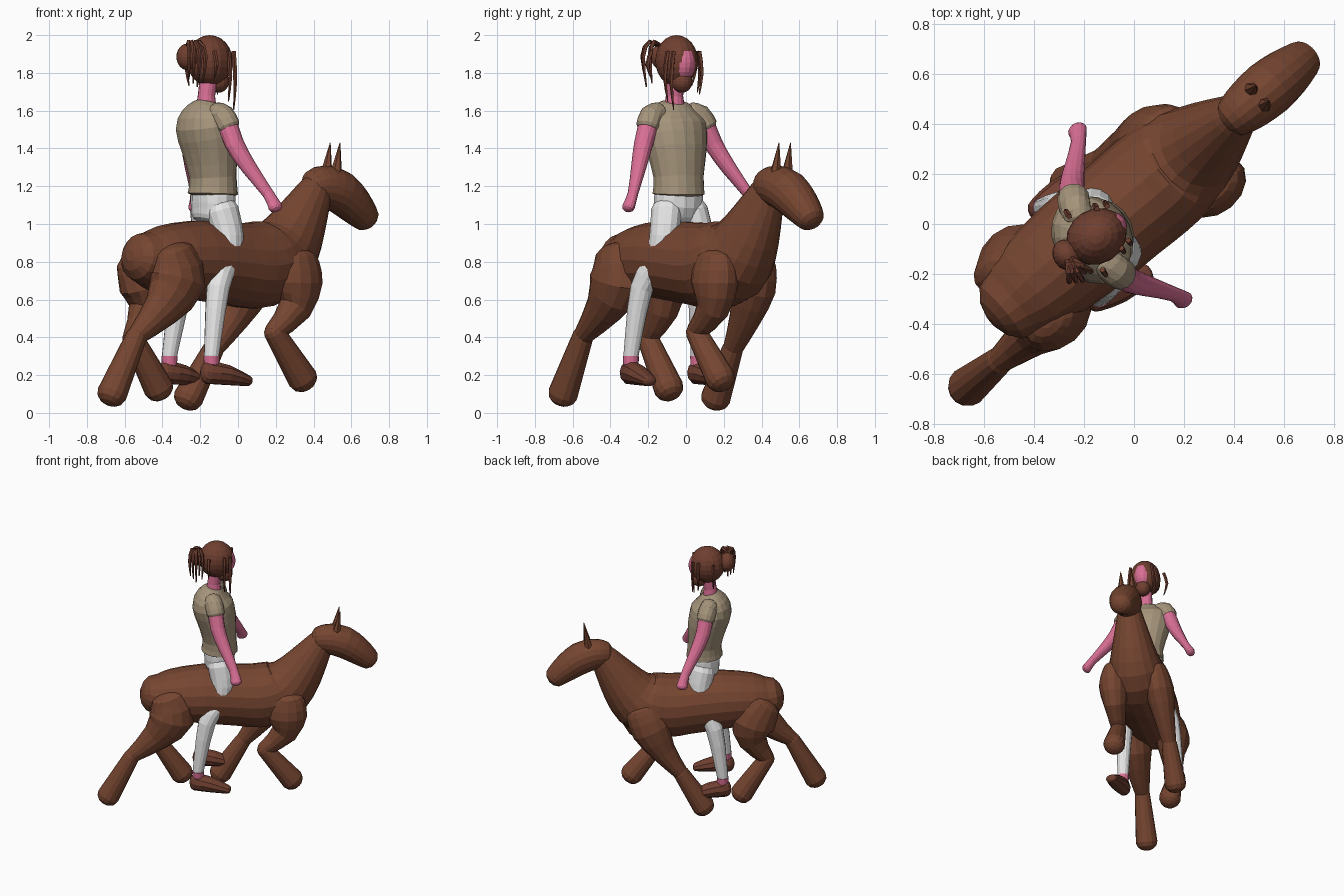
import bpy, bmesh, math
from mathutils import Vector, Matrix

default_cube = bpy.data.objects.get("Cube")
if default_cube:
    bpy.data.objects.remove(default_cube)


def make_material(name, red, green, blue):
    material = bpy.data.materials.new(name)
    material.use_nodes = True
    colour = (red, green, blue, 1)
    material.diffuse_color = colour
    material.node_tree.nodes["Principled BSDF"].inputs["Base Color"].default_value = colour
    return material


COAT = make_material("coat brown", .18, .06, .03)
HAIR = make_material("hair brown", .16, .05, .03)
SKIN = make_material("pink skin", .7, .16, .3)
SHIRT = make_material("tan shirt", .38, .3, .2)
CLOTH = make_material("white cloth", .8, .8, .8)

# Local frames: x is forward and y is left for both the horse and the rider
HORSE = Matrix.Rotation(math.radians(40), 4, 'Z') @ Matrix.Translation((0, .07, 0))
RIDER = Matrix.Translation((-.15, -.05, 0)) @ Matrix.Rotation(math.radians(32), 4, 'Z')
SIDES = {"left": 1, "right": -1}


def add_object(name, mesh_data, material, matrix):
    bmesh.ops.recalc_face_normals(mesh_data, faces=mesh_data.faces)
    mesh = bpy.data.meshes.new(name)
    mesh_data.to_mesh(mesh)
    mesh_data.free()
    mesh.materials.append(material)
    part = bpy.data.objects.new(name, mesh)
    part.matrix_world = matrix
    bpy.context.collection.objects.link(part)


def smooth_path(stations, steps):
    """Catmull-Rom interpolation through the stations."""
    last = len(stations) - 1
    result = []
    for index in range(last):
        before, start, end, after = [stations[max(0, min(last, index + offset))]
                                     for offset in (-1, 0, 1, 2)]
        for step in range(steps):
            t = step / steps
            result.append(start + t / 2 * ((end - before)
                          + t * (2 * before - 5 * start + 4 * end - after)
                          + t * t * (3 * start - before - 3 * end + after)))
    return result + [stations[last]]


def tube(name, material, frame, path, radii, flat=(1, 1), sides=14, steps=2, cap=.8):
    """Loft rings along a path with domed ends; flat is the width ratio at each end."""
    stations = smooth_path([Vector((*p, r)) for p, r in zip(path, radii)], steps)
    points = [station.to_3d() for station in stations]
    last = len(points) - 1
    rings = []
    for index, centre in enumerate(points):
        tangent = (points[min(index + 1, last)] - points[max(index - 1, 0)]).normalized()
        wide = Vector((0, 1, 0))
        wide = (wide - tangent * wide.dot(tangent)).normalized()
        depth = stations[index].w
        ratio = flat[0] + (flat[1] - flat[0]) * index / last
        rings.append((centre, tangent, wide * depth * ratio, tangent.cross(wide) * depth))

    def dome(ring, direction):
        centre, tangent, wide, deep = ring
        length = min(wide.length, deep.length) * cap * direction
        return [(centre + tangent * length * math.sin(angle), tangent,
                 wide * math.cos(angle), deep * math.cos(angle))
                for angle in map(math.radians, (30, 55, 78))]

    if cap:
        rings = dome(rings[0], -1)[::-1] + rings + dome(rings[-1], 1)
    angles = [math.tau * k / sides for k in range(sides)]
    bm = bmesh.new()
    loops = [[bm.verts.new(centre + wide * math.cos(a) + deep * math.sin(a)) for a in angles]
             for centre, tangent, wide, deep in rings]
    for lower, upper in zip(loops, loops[1:]):
        for k in range(sides):
            bm.faces.new((lower[k - 1], lower[k], upper[k], upper[k - 1]))
    bm.faces.new(loops[0])
    bm.faces.new(loops[-1])
    add_object(name, bm, material, frame)


def ball(name, material, centre, size):
    bm = bmesh.new()
    bmesh.ops.create_uvsphere(bm, u_segments=16, v_segments=12, radius=1)
    placement = RIDER @ Matrix.Translation(centre) @ Matrix.Diagonal((*size, 1))
    add_object(name, bm, material, placement)


def in_plane(profile, y=0):
    """Turn a side profile of (x, z) points into a path."""
    return [(x, y, z) for x, z in profile]


# Horse trunk and neck, then head and ears
trunk = [(-.58, .82), (-.48, .81), (-.25, .81), (0, .79), (.15, .78), (.3, .81), (.4, .89),
         (.5, 1.03), (.59, 1.17)]
tube("horse_body", COAT, HORSE, in_plane(trunk),
     (.14, .18, .21, .22, .23, .225, .19, .145, .1), flat=(1.1, .88), sides=18)
skull = [(.6, 1.2), (.66, 1.2), (.76, 1.17), (.86, 1.1), (.93, 1.04)]
tube("horse_head", COAT, HORSE, in_plane(skull), (.1, .11, .115, .1, .08),
     flat=(.92, 1.05), sides=18)
for side, sign in SIDES.items():
    tube(side + "_horse_ear", COAT, HORSE, in_plane([(.7, 1.25), (.73, 1.43)], sign * .04),
         (.035, .002), sides=6, steps=1, cap=0)


def horse_leg(name, profile, bulge, hip_y, hoof_y):
    """Tapered upper limb down to the hock, then a lower limb swelling into the hoof."""
    path = [(x, hip_y + (hoof_y - hip_y) * i / 4, z) for i, (x, z) in enumerate(profile)]
    tube(name + "_upper_leg", COAT, HORSE, path[:4], (.13, bulge, bulge * .64, .053),
         flat=(.65, 1))
    tube(name + "_lower_leg", COAT, HORSE, path[3:], (.056, .08), steps=4)


# Galloping horse legs as hip, thigh, stifle, hock and hoof
horse_leg("right_hind", [(-.5, .83), (-.48, .7), (-.59, .55), (-.76, .41), (-.93, .1)],
          .165, -.15, -.14)
horse_leg("left_hind", [(-.53, .8), (-.46, .68), (-.46, .54), (-.56, .4), (-.38, .13)],
          .16, .14, .13)
horse_leg("right_front", [(.34, .8), (.34, .69), (.32, .55), (.18, .43), (.38, .18)],
          .145, -.16, -.15)
horse_leg("left_front", [(.32, .8), (.27, .67), (.18, .5), (.06, .34), (-.1, .08)],
          .14, .15, .22)

# Rider torso and neck
torso = [(.02, 1.16), (.02, 1.25), (0, 1.4), (-.03, 1.52), (-.03, 1.59), (-.02, 1.64)]
tube("shirt", SHIRT, RIDER, in_plane(torso), (.13, .12, .14, .145, .11, .06),
     flat=(1.1, 1.4), sides=18, cap=.15)
tube("pelvis", CLOTH, RIDER, in_plane([(0, 1.03), (.02, 1.1), (.02, 1.18)]),
     (.09, .11, .11), flat=(1.3, 1.2), cap=.4)
tube("neck", SKIN, RIDER, in_plane([(-.02, 1.6), (-.02, 1.68), (0, 1.8)]),
     (.06, .046, .05), cap=0)

# Rider limbs, mirrored
for side, sign in SIDES.items():
    def mirrored(points):
        return [Vector((x, y * sign, z)) for x, y, z in points]

    leg = mirrored([(.03, .08, 1.07), (.05, .11, .93), (.02, .13, .8), (-.06, .18, .66),
                    (-.12, .21, .3)])
    tube(side + "_trouser_leg", CLOTH, RIDER, leg, (.09, .082, .07, .062, .04),
         flat=(.9, 1), steps=3)
    ankle = leg[-1]
    tube(side + "_ankle", SKIN, RIDER, [ankle, ankle - Vector((0, 0, .06))],
         (.043, .04), cap=0)
    shoe = mirrored([(-.14, .21, .215), (-.03, .22, .2), (.09, .23, .17)])
    tube(side + "_shoe", HAIR, RIDER, shoe, (.064, .055, .03), flat=(.8, 1.5), sides=10)
    arm = mirrored([(0, .17, 1.54), (.02, .22, 1.42), (.07, .28, 1.3), (.14, .36, 1.16),
                    (.16, .4, 1.09)])
    tube(side + "_arm", SKIN, RIDER, arm, (.055, .052, .044, .032, .04), flat=(1, .8))
    shoulder = mirrored([(-.02, .1, 1.585), (-.01, .15, 1.57)])
    tube(side + "_sleeve", SHIRT, RIDER, shoulder + [arm[0].lerp(arm[1], .2)],
         (.06, .065, .064), cap=.4)

# Rider head: hair cap, face, hair around the chin and a bun
HEAD = Vector((0, 0, 1.865))
BUN = HEAD + Vector((-.14, 0, .02))
ball("hair_cap", HAIR, HEAD, (.126, .11, .135))
ball("face", SKIN, HEAD + Vector((.05, 0, -.01)), (.084, .07, .1))
ball("chin_hair", HAIR, HEAD + Vector((.055, 0, -.11)), (.058, .055, .06))
ball("hair_bun", HAIR, BUN, (.055, .065, .07))

# Loose strands beside the face, longer on the right, and curling out of the bun
for side, sign in SIDES.items():
    for number, forward in enumerate((.1, .06, -.05)):
        out = Vector((0, sign * (.11 - forward * .3), 0))
        top = HEAD + out + Vector((forward, 0, .05))
        drop = Vector((0, 0, .2 + forward * (.7 - sign * .4)))
        tube(f"{side}_face_strand_{number}", HAIR, RIDER,
             [top, top + out * .2 - drop / 2, top - drop], (.012, .011, .003),
             sides=5, cap=0)
for number in range(5):
    out = Vector((.02 * number - .04, -.08 - .01 * (number % 3), 0))
    lift = Vector((0, 0, .04))
    tube(f"bun_strand_{number}", HAIR, RIDER,
         [BUN + lift, BUN + out * .8 + lift * 2, BUN + out * 1.2,
          BUN + out - lift * (3 + number % 3 / 2)],
         (.012, .012, .011, .004), sides=5, cap=0)
